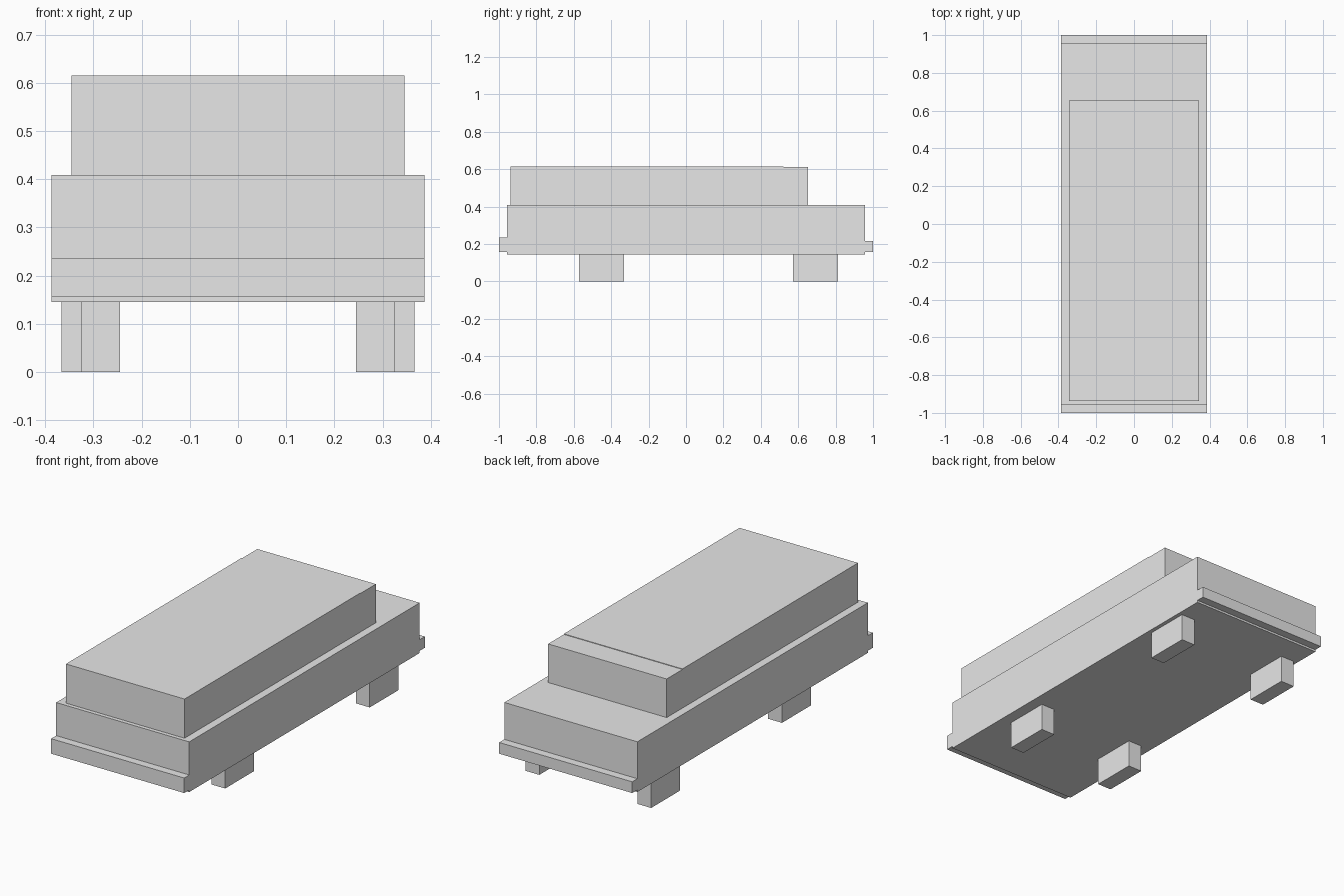
import bpy, bmesh

if "Cube" in bpy.data.objects:
    bpy.data.objects.remove(bpy.data.objects["Cube"])

grey = bpy.data.materials.new("plain_grey")
grey.diffuse_color = (0.8, 0.8, 0.8, 1)
grey.use_nodes = True
grey.node_tree.nodes["Principled BSDF"].inputs["Base Color"].default_value = grey.diffuse_color


def box(name, x0, x1, y0, y1, z0, z1):
    """Axis-aligned box given by its extents."""
    bm = bmesh.new()
    bmesh.ops.create_cube(bm, size=1)
    for v in bm.verts:
        v.co.x = x1 if v.co.x > 0 else x0
        v.co.y = y1 if v.co.y > 0 else y0
        v.co.z = z1 if v.co.z > 0 else z0
    mesh = bpy.data.meshes.new(name)
    bm.to_mesh(mesh)
    bm.free()
    mesh.materials.append(grey)
    obj = bpy.data.objects.new(name, mesh)
    bpy.context.collection.objects.link(obj)
    return obj


W = 0.387  # half width of the body

# Main body with a bumper at each end
box("body", -W, W, -0.958, 0.957, 0.145, 0.409)
box("front_bumper", -W, W, -1.0, -0.955, 0.156, 0.235)
box("rear_bumper", -W, W, 0.955, 1.0, 0.156, 0.215)

# Cabin: long front section and a slightly lower rear section
box("cabin", -0.345, 0.345, -0.937, 0.522, 0.409, 0.615)
box("cabin_rear", -0.345, 0.345, 0.522, 0.653, 0.409, 0.612)

# Block wheels; the rear pair stands wider than the front pair
for end, inner, outer, y0, y1 in (("front", 0.245, 0.326, -0.572, -0.332),
                                  ("rear", 0.285, 0.366, 0.572, 0.812)):
    box(f"{end}_wheel_right", inner, outer, y0, y1, 0, 0.145)
    box(f"{end}_wheel_left", -outer, -inner, y0, y1, 0, 0.145)
